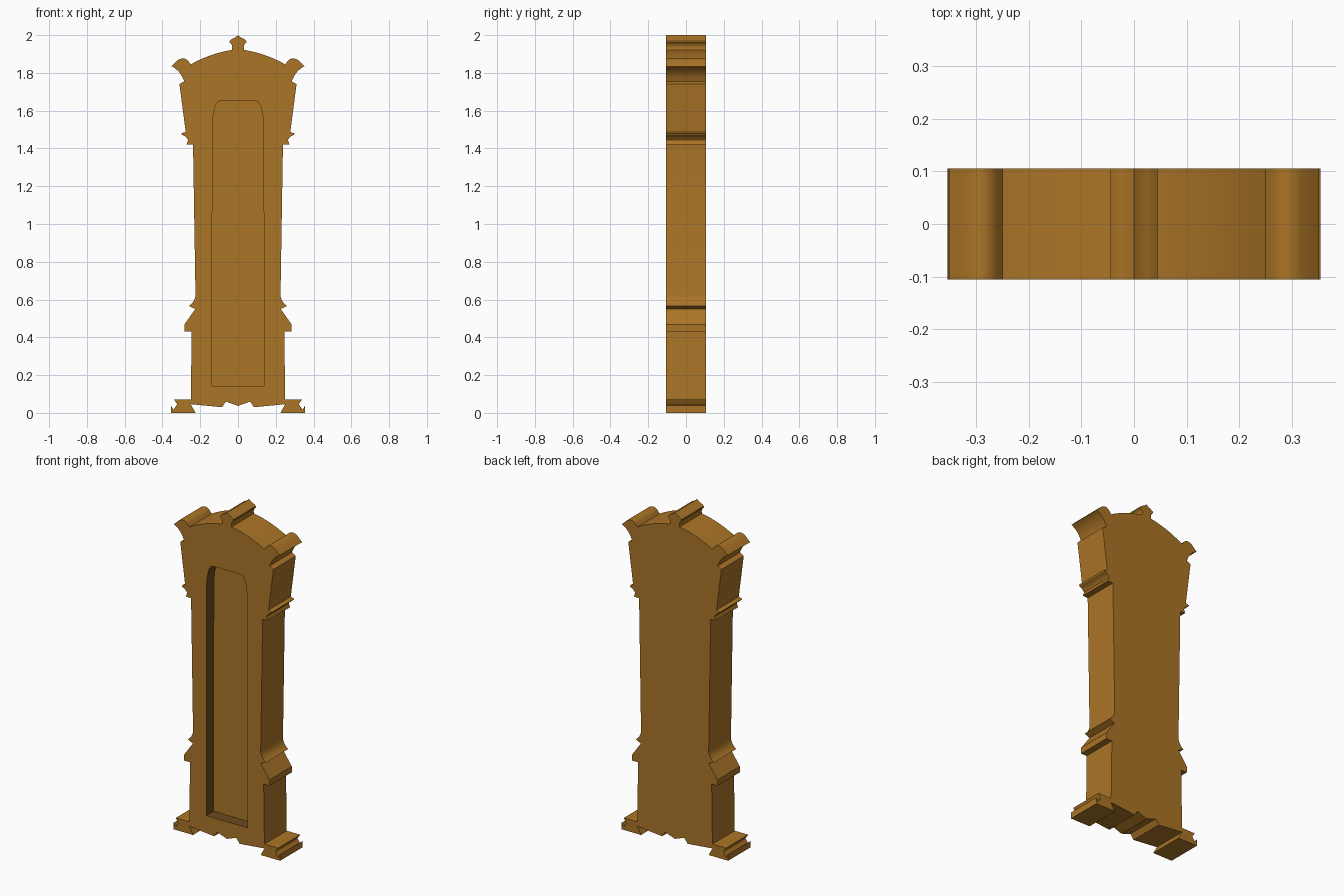
import bpy
import bmesh
import math

cube = bpy.data.objects.get("Cube")
if cube:
    bpy.data.objects.remove(cube, do_unlink=True)

DEPTH = 0.106      # half thickness of the case
RECESS = 0.07      # depth of the front niche


def make_material(name, colour):
    mat = bpy.data.materials.new(name)
    mat.use_nodes = True
    mat.diffuse_color = colour
    bsdf = next(n for n in mat.node_tree.nodes if n.type == 'BSDF_PRINCIPLED')
    bsdf.inputs["Base Color"].default_value = colour
    return mat


wood = make_material("warm brown wood", (0.41, 0.177, 0.02, 1))
dark_wood = make_material("dark brown wood", (0.15, 0.068, 0.014, 1))


def arc(a, b, bulge, steps=8):
    """Points from a to b, bowed to the left of travel by bulge."""
    dx, dz = b[0] - a[0], b[1] - a[1]
    length = math.hypot(dx, dz)
    points = []
    for i in range(steps + 1):
        t = i / steps
        lift = 4 * bulge * t * (1 - t) / length
        points.append((a[0] + dx * t - dz * lift, a[1] + dz * t + dx * lift))
    return points


def extrude_half(name, half, y_front, y_back):
    """Mirror a right-hand outline across x = 0 and extrude it along y."""
    outline = half + [(-x, z) for x, z in reversed(half) if x > 0]
    bm = bmesh.new()
    face = bm.faces.new([bm.verts.new((x, y_front, z)) for x, z in outline])
    result = bmesh.ops.extrude_face_region(bm, geom=[face])
    moved = [v for v in result["geom"] if isinstance(v, bmesh.types.BMVert)]
    bmesh.ops.translate(bm, verts=moved, vec=(0, y_back - y_front, 0))
    bmesh.ops.recalc_face_normals(bm, faces=bm.faces)
    mesh = bpy.data.meshes.new(name)
    bm.to_mesh(mesh)
    bm.free()
    mesh.materials.append(wood)
    obj = bpy.data.objects.new(name, mesh)
    bpy.context.collection.objects.link(obj)
    return obj


# Top: finial, arched pediment and corner scroll
crown = [(0, 2)] + arc((0.015, 1.987), (0.045, 1.969), 0.002, 3)
crown += arc((0.045, 1.962), (0.032, 1.922), -0.007, 5)
crown += arc((0.036, 1.921), (0.25, 1.845), 0.01, 10)
crown += arc((0.256, 1.853), (0.318, 1.868), 0.016, 8)
crown += arc((0.352, 1.835), (0.289, 1.766), -0.009, 8)

# Hood with its lower moulding
hood = [(0.285, 1.755), (0.31, 1.74), (0.277, 1.487), (0.3, 1.48)]
hood += arc((0.295, 1.472), (0.264, 1.445), -0.004, 4)
hood += [(0.272, 1.422), (0.238, 1.42)]

# Long trunk, waist moulding and plinth
trunk = arc((0.225, 0.62), (0.26, 0.566), -0.007, 6)
trunk += [(0.226, 0.55), (0.284, 0.468), (0.284, 0.432), (0.245, 0.432)]

# Bracket feet and scalloped apron
feet = [(0.25, 0.072), (0.34, 0.072), (0.322, 0.045), (0.342, 0.017),
        (0.355, 0.038), (0.355, 0), (0.225, 0), (0.25, 0.046),
        (0.085, 0.03), (0.064, 0.06), (0, 0.037)]

case = extrude_half("clock_case", crown + hood + trunk + feet, -DEPTH, DEPTH)

# Front niche with rounded upper corners
niche_half = [(0, 1.652), (0.092, 1.652), (0.104, 1.648), (0.113, 1.638),
              (0.121, 1.62), (0.128, 1.59), (0.133, 1.555), (0.136, 1.51),
              (0.137, 0.14), (0, 0.14)]
cutter = extrude_half("niche_cutter", niche_half, -DEPTH - 0.1, -DEPTH + RECESS)
cutter.hide_render = True

cut = case.modifiers.new("niche", 'BOOLEAN')
cut.operation = 'DIFFERENCE'
cut.solver = 'EXACT'
cut.object = cutter
bpy.ops.object.select_all(action='DESELECT')
case.select_set(True)
bpy.context.view_layer.objects.active = case
bpy.ops.object.modifier_apply(modifier=cut.name)
bpy.data.objects.remove(cutter, do_unlink=True)

# Dark reveal around the inside of the niche
case.data.materials.append(dark_wood)
for poly in case.data.polygons:
    inside = abs(poly.center.x) < 0.14 and 0.13 < poly.center.z < 1.66
    if inside and abs(poly.normal.y) < 0.5:
        poly.material_index = 1

bpy.ops.object.shade_smooth_by_angle(angle=math.radians(30))
